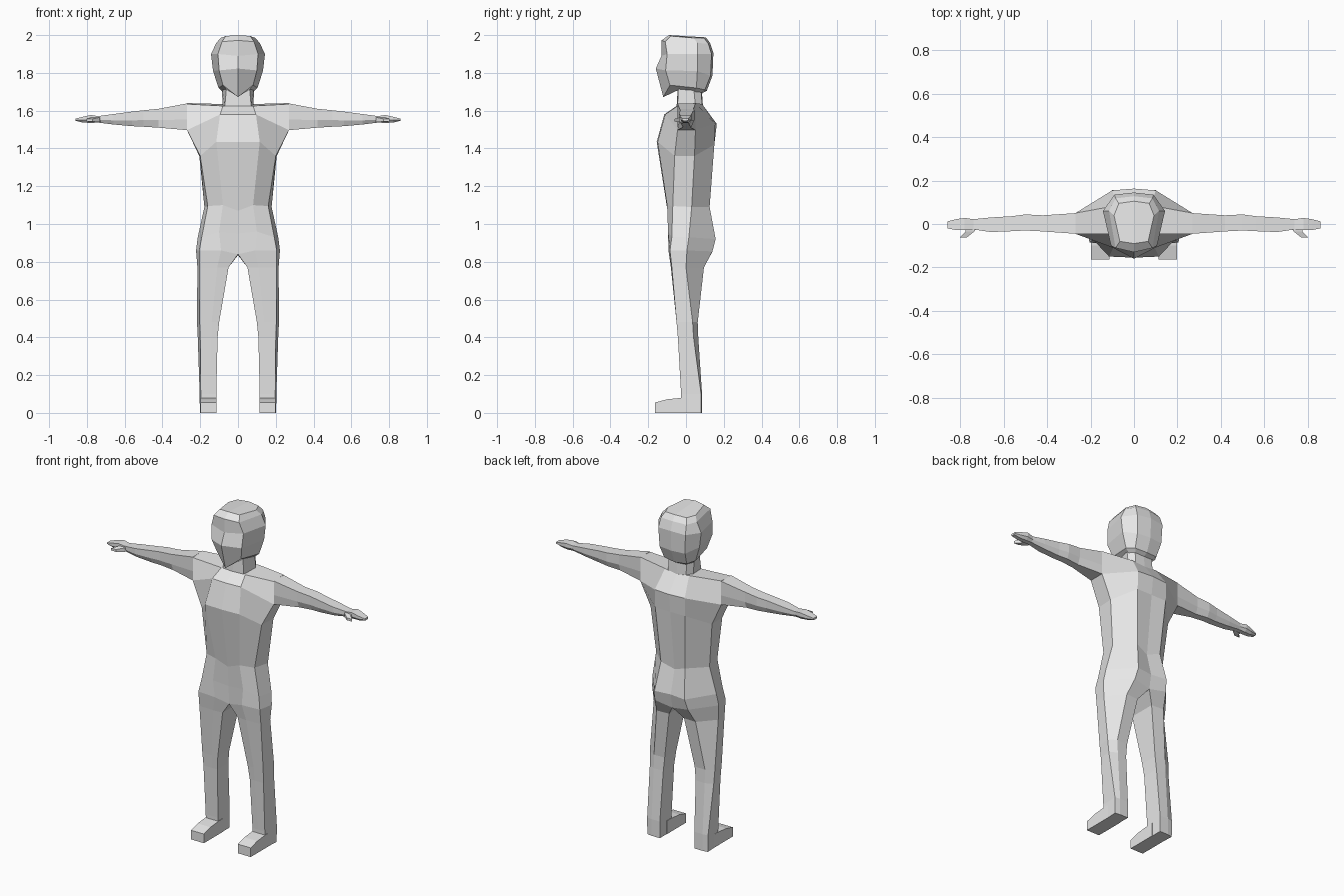
import bpy, bmesh

grey = bpy.data.materials.new("light_grey")
grey.diffuse_color = (0.8, 0.8, 0.8, 1)


def add_rings(bm, rings):
    return [[bm.verts.new(p) for p in r] for r in rings]


def bridge(bm, a, b, closed):
    n = len(a)
    for i in range(n if closed else n - 1):
        j = (i + 1) % n
        bm.faces.new((a[i], a[j], b[j], b[i]))


def finish(bm, name):
    """Mirror across x = 0, weld the seam and make a flat shaded object."""
    bmesh.ops.remove_doubles(bm, verts=bm.verts[:], dist=0.0005)
    dup = bmesh.ops.duplicate(bm, geom=bm.verts[:] + bm.edges[:] + bm.faces[:])
    for v in dup["geom"]:
        if isinstance(v, bmesh.types.BMVert):
            v.co.x = -v.co.x
    bmesh.ops.remove_doubles(bm, verts=bm.verts[:], dist=0.0005)
    bmesh.ops.recalc_face_normals(bm, faces=bm.faces[:])
    mesh = bpy.data.meshes.new(name)
    bm.to_mesh(mesh)
    bm.free()
    mesh.materials.append(grey)
    ob = bpy.data.objects.new(name, mesh)
    bpy.context.collection.objects.link(ob)
    return ob


def loft(name, rings, closed=True):
    """Skin a row of rings, cap both ends and mirror the result."""
    bm = bmesh.new()
    rs = add_rings(bm, rings)
    for a, b in zip(rs, rs[1:]):
        bridge(bm, a, b, closed)
    bm.faces.new(rs[0])
    bm.faces.new(rs[-1])
    return finish(bm, name)


# Torso and legs: half rings run from front centre round to back centre
torso = [
    [(0, -.05, 1.625), (.08, -.045, 1.625), (.27, -.045, 1.635),
     (.27, .05, 1.64), (.08, .085, 1.635), (0, .09, 1.625)],
    [(0, -.115, 1.58), (.095, -.11, 1.58), (.27, -.045, 1.497),
     (.27, .05, 1.497), (.1, .155, 1.53), (0, .163, 1.53)],
    [(0, -.155, 1.435), (.115, -.15, 1.435), (.2, -.06, 1.36),
     (.205, .045, 1.36), (.1, .15, 1.42), (0, .15, 1.42)],
    [(0, -.098, 1.07), (.08, -.1, 1.1), (.16, -.07, 1.095),
     (.178, .03, 1.09), (.08, .125, 1.09), (0, .11, 1.06)],
    [(0, -.09, .95), (.1, -.095, .96), (.192, -.075, .93),
     (.213, .015, .93), (.1, .157, .92), (0, .145, .92)],
    [(0, -.085, .84), (.09, -.093, .86), (.205, -.085, .86),
     (.222, .005, .86), (.11, .14, .855), (0, .13, .835)],
]
leg = {
    .77: [(.05, -.075), (.11, -.08), (.205, -.075), (.215, 0), (.13, .095), (.05, .09)],
    .48: [(.1, -.05), (.14, -.05), (.203, -.05), (.217, .035), (.17, .062), (.1, .06)],
    .40: [(.108, -.042), (.14, -.043), (.2, -.043), (.213, .04), (.17, .065), (.108, .062)],
    .10: [(.115, -.026), (.15, -.026), (.197, -.026), (.203, .08), (.17, .085), (.115, .085)],
    0: [(.115, -.024), (.15, -.024), (.197, -.024), (.202, .08), (.17, .085), (.115, .085)],
}
bm = bmesh.new()
tr = add_rings(bm, torso)
lr = add_rings(bm, [[(x, y, z) for x, y in pts] for z, pts in leg.items()])
for a, b in zip(tr, tr[1:]):
    bridge(bm, a, b, False)
chain = [tr[-1]] + lr
for a, b in zip(chain, chain[1:]):
    bridge(bm, a, b, True)
t = tr[0]
bm.faces.new((t[1], t[2], t[3], t[4]))
bm.faces.new((t[0], t[1], t[4], t[5]))
bm.faces.new(lr[-1])
finish(bm, "torso_and_legs")

# Feet: wedge profile extruded across the foot width
foot = [(.02, 0), (-.163, 0), (-.163, .055), (-.1, .072), (-.02, .08), (.02, .08)]
loft("feet", [[(x, y, z) for y, z in foot] for x in (.113, .199)])


# Arms: six sided sections (x, front y, back y, bottom z, top z, bottom taper)
def arm_section(x, yf, yb, zb, zt, k):
    zm = zb + (zt - zb) * .4
    c = (yf + yb) / 2
    return [(x, yf, zt), (x, yb, zt), (x, yb, zm),
            (x, yb + (c - yb) * k, zb), (x, yf + (c - yf) * k, zb), (x, yf, zm)]


arm = [(.27, -.045, .05, 1.497, 1.638, 0), (.42, -.034, .04, 1.51, 1.61, .4),
       (.50, -.03, .044, 1.515, 1.602, .4), (.56, -.033, .036, 1.518, 1.595, .4),
       (.66, -.037, .03, 1.527, 1.582, .4), (.74, -.025, .022, 1.537, 1.571, .4),
       (.78, -.028, .028, 1.535, 1.577, .5), (.82, -.028, .022, 1.537, 1.568, .5),
       (.86, -.02, .012, 1.546, 1.558, .4)]
loft("arms", [arm_section(*s) for s in arm])

# Thumbs: small tapered blocks at the front of each hand
loft("thumbs", [
    [(.72, -.01, 1.542), (.78, -.01, 1.542), (.78, -.01, 1.566), (.72, -.01, 1.566)],
    [(.735, -.034, 1.54), (.775, -.034, 1.54), (.775, -.034, 1.564), (.735, -.034, 1.564)],
    [(.77, -.062, 1.542), (.803, -.062, 1.542), (.803, -.062, 1.556), (.77, -.062, 1.556)]])

# Neck
loft("neck", [
    [(0, -.05, 1.62), (.07, -.045, 1.62), (.082, .05, 1.62), (.06, .085, 1.62), (0, .09, 1.62)],
    [(0, -.043, 1.73), (.06, -.04, 1.73), (.085, .04, 1.73), (.06, .08, 1.73), (0, .082, 1.73)]],
    closed=False)

# Head: half rings from crown down to the underside of the jaw
loft("head", [
    [(0, -.09, 2.0), (.065, -.08, 1.995), (.092, .04, 1.985), (.07, .095, 1.985), (0, .105, 1.988)],
    [(0, -.13, 1.972), (.085, -.11, 1.965), (.115, .06, 1.958), (.085, .118, 1.955), (0, .128, 1.958)],
    [(0, -.13, 1.89), (.106, -.1, 1.9), (.143, .06, 1.9), (.09, .135, 1.9), (0, .145, 1.905)],
    [(0, -.16, 1.823), (.1, -.108, 1.813), (.132, .06, 1.81), (.085, .13, 1.785), (0, .14, 1.785)],
    [(0, -.12, 1.672), (.08, -.085, 1.735), (.103, .055, 1.72), (.075, .1, 1.71), (0, .11, 1.705)],
    [(0, -.038, 1.712), (.06, -.035, 1.712), (.08, .05, 1.7), (.055, .078, 1.692), (0, .082, 1.69)]],
    closed=False)
